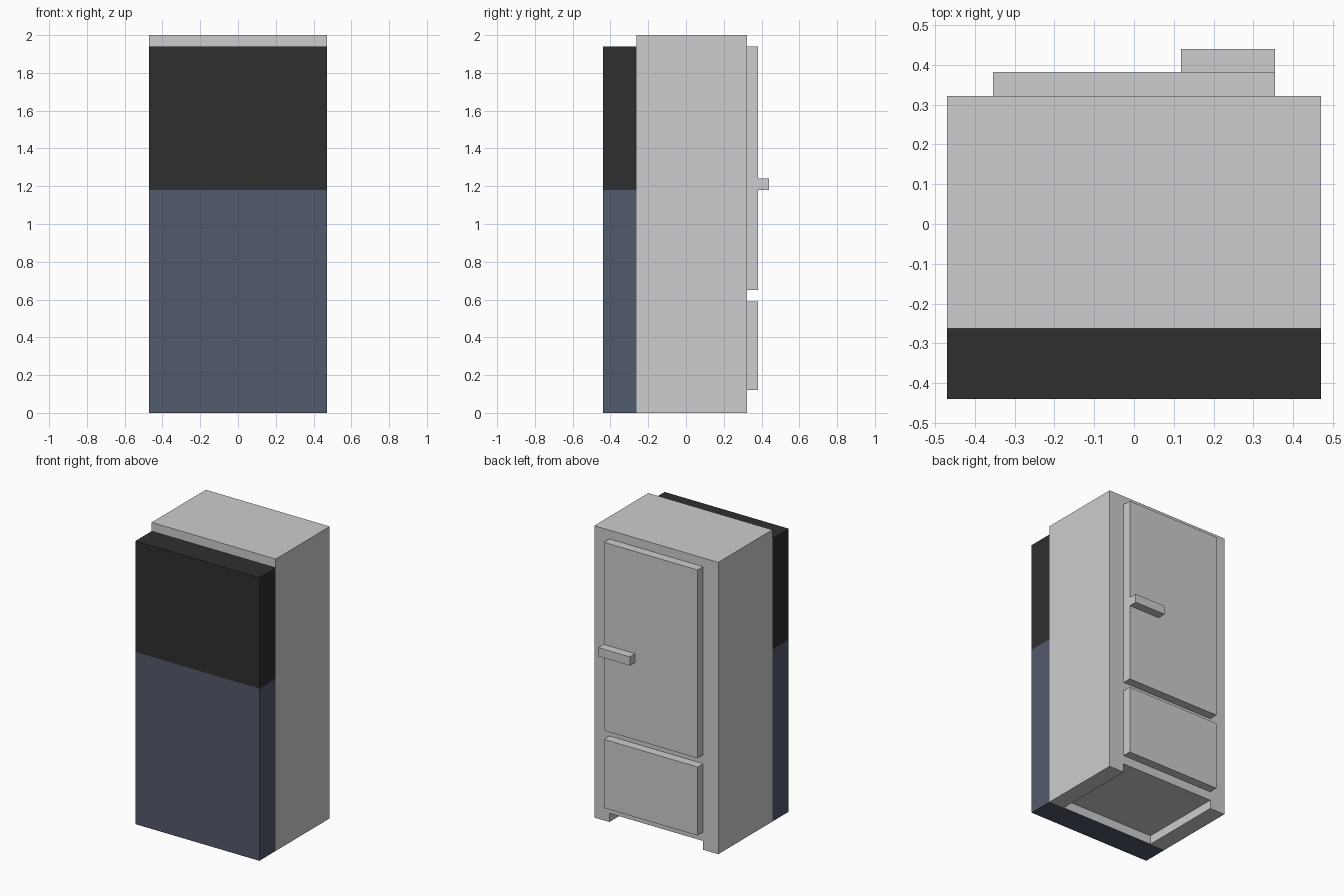
import bpy, bmesh
from mathutils import Vector

if "Cube" in bpy.data.objects:
    bpy.data.objects.remove(bpy.data.objects["Cube"])


def material(name, rgb):
    m = bpy.data.materials.new(name)
    m.diffuse_color = (*rgb, 1.0)
    m.use_nodes = True
    m.node_tree.nodes["Principled BSDF"].inputs["Base Color"].default_value = m.diffuse_color
    return m


grey = material("light_grey", (0.60, 0.61, 0.62))
black = material("charcoal", (0.028, 0.028, 0.028))
blue = material("slate_blue", (0.083, 0.100, 0.147))


def finish(name, bm, mats):
    bmesh.ops.recalc_face_normals(bm, faces=bm.faces)
    mesh = bpy.data.meshes.new(name)
    bm.to_mesh(mesh)
    bm.free()
    for m in mats:
        mesh.materials.append(m)
    ob = bpy.data.objects.new(name, mesh)
    bpy.context.collection.objects.link(ob)
    return ob


def box_bm(x, y, z):
    bm = bmesh.new()
    bmesh.ops.create_cube(bm, size=1)
    for v in bm.verts:
        v.co = Vector([(r[0] + r[1]) / 2 + c * (r[1] - r[0])
                       for r, c in zip((x, y, z), v.co)])
    return bm


W, D = 0.47, 0.355          # half widths of cabinet and doors
Y0, Y1, Y2, Y3, Y4 = -0.44, -0.263, 0.322, 0.382, 0.44
FOOT = 0.06

# Cabinet: front outline with a notch between the feet, extruded in depth
bm = bmesh.new()
outline = [(-W, 0), (-D, 0), (-D, FOOT), (D, FOOT), (D, 0), (W, 0), (W, 2), (-W, 2)]
face = bm.faces.new([bm.verts.new((x, Y1, z)) for x, z in outline])
ext = bmesh.ops.extrude_face_region(bm, geom=[face], use_keep_orig=True)
for v in ext["geom"]:
    if isinstance(v, bmesh.types.BMVert):
        v.co.y = Y2
finish("cabinet", bm, [grey])

# Front panel: cut at the colour line, black above and blue below, grey inside
SPLIT = 1.18
bm = box_bm((-W, W), (Y0, Y1), (0, 1.94))
bmesh.ops.bisect_plane(bm, geom=bm.verts[:] + bm.edges[:] + bm.faces[:],
                       plane_co=(0, 0, SPLIT), plane_no=(0, 0, 1))
bm.normal_update()
for f in bm.faces:
    if f.normal.y > 0.5:
        f.material_index = 2
    else:
        f.material_index = 0 if f.calc_center_median().z > SPLIT else 1
finish("front_panel", bm, [black, blue, grey])

# Doors and handle on the rear
for name, x, y, z in (
    ("upper_door", (-D, D), (Y2, Y3), (0.65, 1.94)),
    ("lower_door", (-D, D), (Y2, Y3), (0.12, 0.59)),
    ("door_handle", (0.118, D), (Y3, Y4), (1.18, 1.24)),
):
    finish(name, box_bm(x, y, z), [grey])
